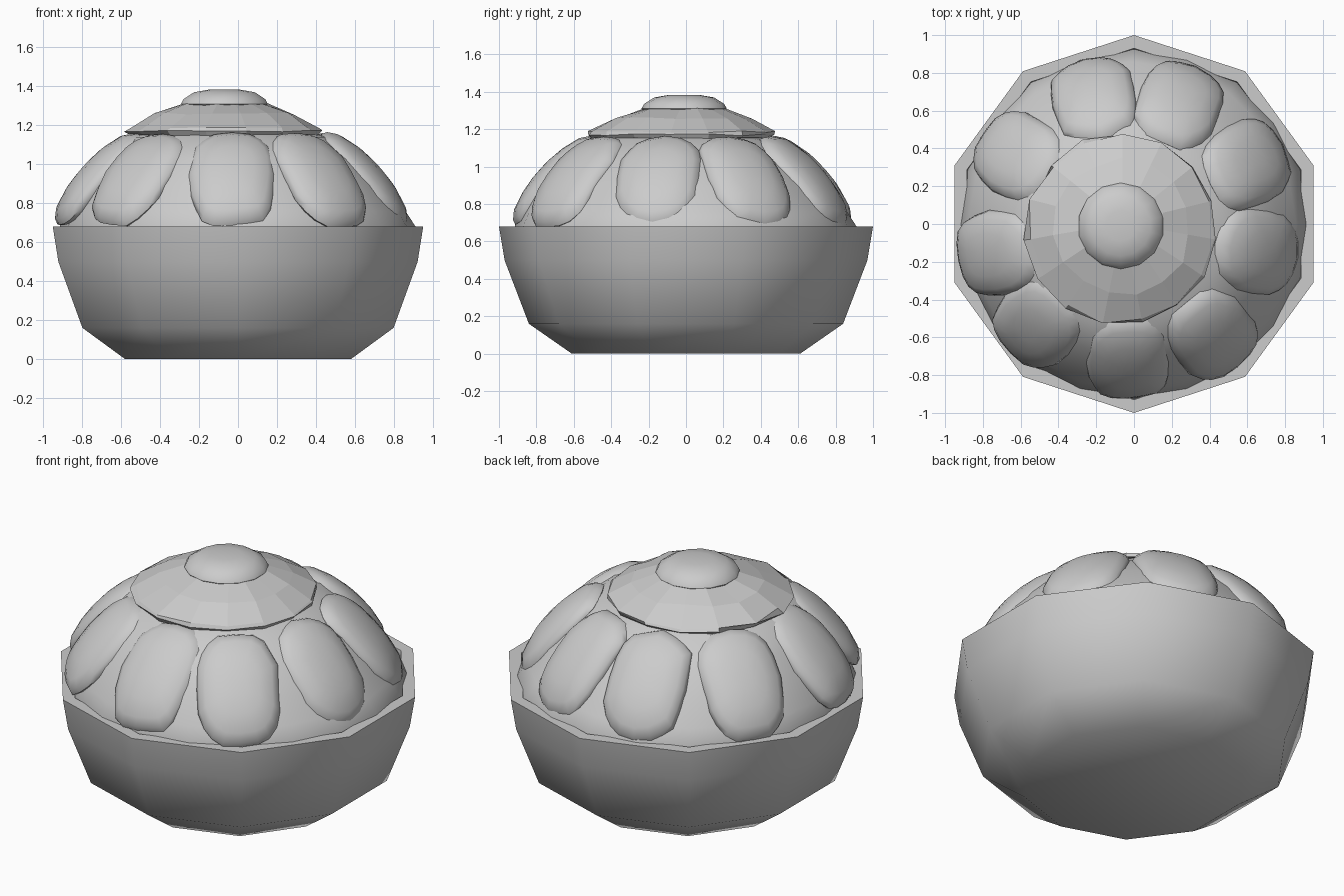
import bpy, bmesh, math, random
from mathutils import Vector

if "Cube" in bpy.data.objects:
    bpy.data.objects.remove(bpy.data.objects["Cube"])

random.seed(4)


def finish(bm, name, angle=None):
    bmesh.ops.recalc_face_normals(bm, faces=bm.faces)
    me = bpy.data.meshes.new(name)
    bm.to_mesh(me)
    bm.free()
    ob = bpy.data.objects.new(name, me)
    bpy.context.collection.objects.link(ob)
    if angle:
        bpy.ops.object.select_all(action='DESELECT')
        ob.select_set(True)
        bpy.context.view_layer.objects.active = ob
        bpy.ops.object.shade_smooth_by_angle(angle=math.radians(angle))
    return ob


def skin(bm, rings):
    """Bridge equal-length rings of points and cap both ends."""
    loops = [[bm.verts.new(p) for p in ring] for ring in rings]
    n = len(loops[0])
    for a, b in zip(loops, loops[1:]):
        for i in range(n):
            j = (i + 1) % n
            bm.faces.new((a[i], a[j], b[j], b[i]))
    bm.faces.new(loops[0])
    bm.faces.new(loops[-1])


def lathe(name, profile, sides, angle=None, jitter=0.0):
    """Profile entries: radius, z, centre x, centre y."""
    rings = []
    for r, z, cx, cy in profile:
        ring = []
        for i in range(sides):
            a = math.pi / 2 + 2 * math.pi * i / sides
            q = r * (1 + random.uniform(-jitter, jitter))
            dz = random.uniform(-jitter, jitter) * 0.15
            ring.append((cx + q * math.cos(a), cy + q * math.sin(a), z + dz))
        rings.append(ring)
    bm = bmesh.new()
    skin(bm, rings)
    return finish(bm, name, angle)


# Ten-sided bowl with a thin rim
lathe("bowl", [(r, z, 0, 0) for r, z in
      [(0.61, 0), (0.84, 0.16), (0.97, 0.5), (1.0, 0.68),
       (0.93, 0.68), (0.90, 0.5), (0.78, 0.2), (0.55, 0.08)]], 10, 40)

# Domed filling, leaning slightly off centre at the top
lathe("filling", [(0.90, 0.50, 0, 0), (0.925, 0.66, 0, 0), (0.87, 0.76, -.01, -.01),
      (0.79, 0.89, -.02, -.02), (0.67, 1.03, -.03, -.03),
      (0.53, 1.14, -.05, -.03), (0.3, 1.19, -.06, -.03)], 20, 50)

# Faceted topping and the soft blob on it
lathe("topping", [(0.48, 1.15, -.06, -.03), (0.51, 1.17, -.06, -.03),
      (0.50, 1.185, -.06, -.03), (0.36, 1.26, -.06, -.02),
      (0.22, 1.31, -.06, -.01)], 15, None, 0.04)
lathe("top_blob", [(0.21, 1.29, -.07, -.01), (0.228, 1.31, -.07, -.01),
      (0.215, 1.335, -.07, -.01), (0.16, 1.37, -.07, -.01),
      (0.08, 1.384, -.07, -.01)], 14, 60)


def slice_piece(name, cx, cy):
    """Rounded slab lying on the slope of the filling."""
    a = math.atan2(cy + 0.03, cx + 0.04)
    out = Vector((math.cos(a), math.sin(a), 0))
    side = Vector((-math.sin(a), math.cos(a), 0))
    s = math.radians(48)
    up = -out * math.cos(s) + Vector((0, 0, math.sin(s)))
    nrm = out * math.sin(s) + Vector((0, 0, math.cos(s)))
    centre = Vector((cx, cy, 0.95))
    n = 20
    outline = []
    for i in range(n):
        t = 2 * math.pi * i / n
        c, d = math.cos(t), math.sin(t)
        k = 1 + random.uniform(-0.035, 0.035)
        u = 0.228 * math.copysign(abs(c) ** 0.75, c) * k
        v = 0.315 * math.copysign(abs(d) ** 0.75, d) * k
        outline.append((u, v))
    rings = []
    for f, h in [(0.6, -0.03), (0.94, -0.03), (1.0, -0.005), (0.96, 0.02),
                 (0.82, 0.042), (0.5, 0.052), (0.2, 0.055)]:
        rings.append([centre + side * u * f + up * v * f
                      + nrm * (h - 0.6 * (u * f) ** 2 - 0.45 * (v * f) ** 2)
                      for u, v in outline])
    bm = bmesh.new()
    skin(bm, rings)
    finish(bm, name, 55)


# Ring of nine slices
spots = [(-.22, .69), (.25, .66), (.62, .33), (.68, -.15), (.43, -.61),
         (-.03, -.74), (-.53, -.55), (-.75, -.16), (-.64, .38)]
for i, (x, y) in enumerate(spots):
    slice_piece(f"slice_{i + 1}", x, y)
